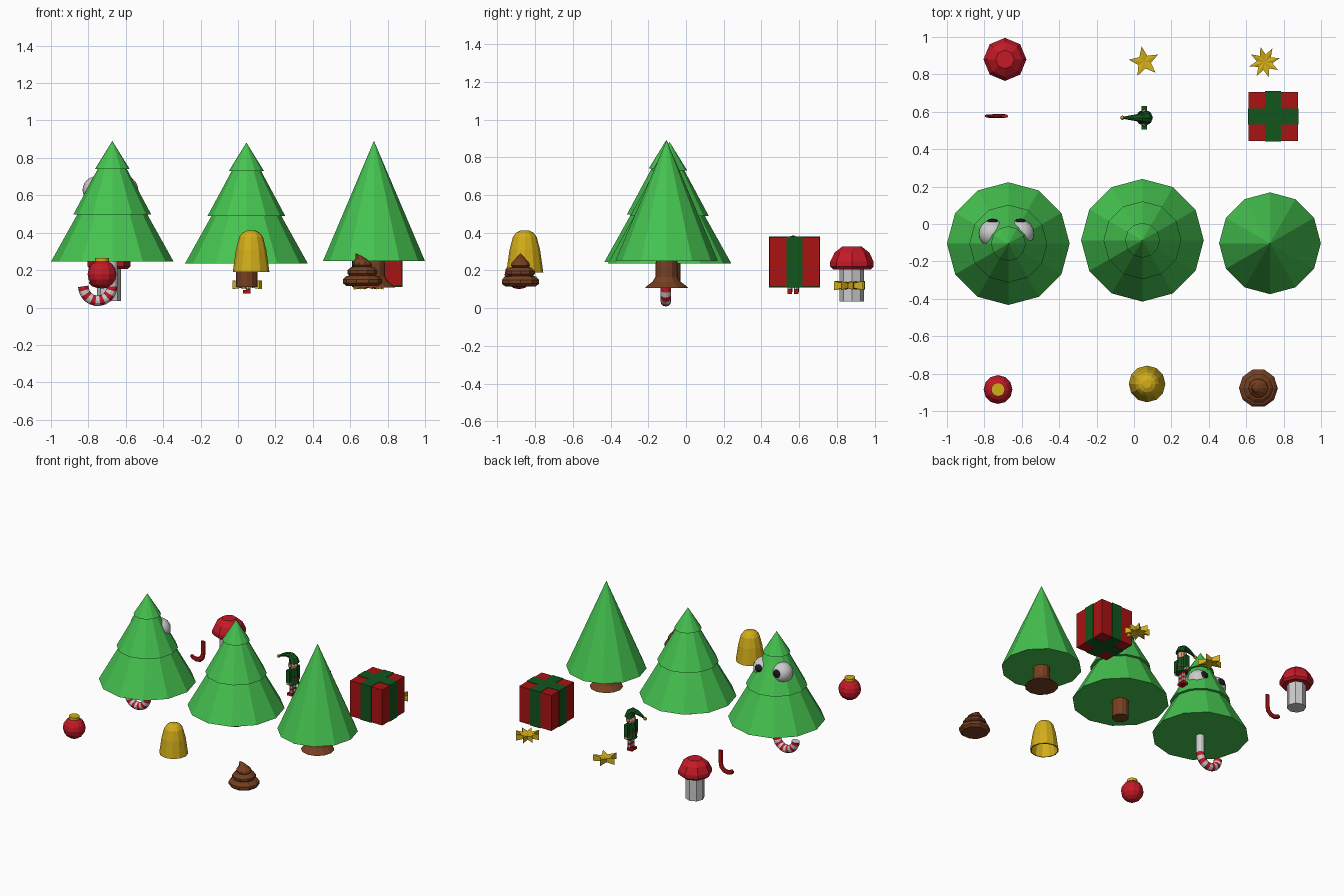
import bpy, bmesh, math
from mathutils import Vector

if "Cube" in bpy.data.objects:
    bpy.data.objects.remove(bpy.data.objects["Cube"])

COLORS = dict(green=(.06, .55, .08), dark_green=(.006, .09, .012), red=(.55, .01, .02),
              gift_red=(.4, .006, .006), yellow=(.65, .42, .01), brown=(.18, .05, .015),
              white=(.75, .75, .75), black=(.01, .01, .01), skin=(.75, .4, .25))
MATS = {}
for key, c in COLORS.items():
    MATS[key] = bpy.data.materials.new(key)
    MATS[key].diffuse_color = (*c, 1)


def finish(name, bm, *colors, smooth=False):
    bmesh.ops.recalc_face_normals(bm, faces=bm.faces)
    for f in bm.faces:
        f.smooth = smooth
    me = bpy.data.meshes.new(name)
    bm.to_mesh(me)
    bm.free()
    for c in colors:
        me.materials.append(MATS[c])
    ob = bpy.data.objects.new(name, me)
    bpy.context.collection.objects.link(ob)
    return ob


def skin_rings(bm, rings, stripes=False, caps=True):
    vs = [[bm.verts.new(p) for p in r] for r in rings]
    n = len(vs[0])
    for k, (a, b) in enumerate(zip(vs, vs[1:])):
        for i in range(n):
            j = (i + 1) % n
            f = bm.faces.new((a[i], a[j], b[j], b[i]))
            f.material_index = k % 2 if stripes else 0
    if caps:
        bm.faces.new(vs[0])
        bm.faces.new(vs[-1])
    bmesh.ops.remove_doubles(bm, verts=bm.verts, dist=1e-5)


def lathe(name, x, y, profile, n, color, caps=True, stripes=None):
    """Stack n-sided rings; a profile point is (radius, z[, x shift])."""
    bm = bmesh.new()
    rings = []
    for r, z, *dx in profile:
        r = max(r, .0005)
        rings.append([(x + (dx[0] if dx else 0) + r * math.cos(2 * math.pi * i / n),
                       y + r * math.sin(2 * math.pi * i / n), z) for i in range(n)])
    skin_rings(bm, rings, bool(stripes), caps)
    return finish(name, bm, color, *([stripes] if stripes else []))


def tube(name, y, pts, n, colors, flat=1):
    """Tube along (x, z, radius) points lying in a plane of constant y."""
    bm = bmesh.new()
    rings = []
    for i, (x, z, r) in enumerate(pts):
        a, b = pts[max(i - 1, 0)], pts[min(i + 1, len(pts) - 1)]
        t = Vector((b[0] - a[0], b[1] - a[1])).normalized()
        ring = []
        for k in range(n):
            c, s = math.cos(2 * math.pi * k / n), math.sin(2 * math.pi * k / n)
            ring.append((x - t.y * r * c, y + r * s * flat, z + t.x * r * c))
        rings.append(ring)
    skin_rings(bm, rings, len(colors) > 1)
    return finish(name, bm, *colors)


def box(name, center, size, color):
    bm = bmesh.new()
    bmesh.ops.create_cube(bm, size=1)
    bmesh.ops.scale(bm, vec=size, verts=bm.verts)
    bmesh.ops.translate(bm, vec=center, verts=bm.verts)
    return finish(name, bm, color)


def ball(name, center, r, color, u=12, v=8, scale=(1, 1, 1), smooth=False):
    bm = bmesh.new()
    bmesh.ops.create_uvsphere(bm, u_segments=u, v_segments=v, radius=r)
    bmesh.ops.scale(bm, vec=scale, verts=bm.verts)
    bmesh.ops.translate(bm, vec=center, verts=bm.verts)
    return finish(name, bm, color, smooth=smooth)


def star(name, x, y, z, points, r_out, r_in, turn):
    """Star with tall tips and a pinched middle."""
    bm = bmesh.new()
    top, bot = [], []
    for i in range(points * 2):
        a = turn + math.pi * i / points
        r, h = (r_out, .023) if i % 2 == 0 else (r_in, .013)
        p = (x + r * math.cos(a), y + r * math.sin(a))
        top.append(bm.verts.new((*p, z + h)))
        bot.append(bm.verts.new((*p, z - h)))
    ct, cb = bm.verts.new((x, y, z + .013)), bm.verts.new((x, y, z - .013))
    for i in range(points * 2):
        j = (i + 1) % (points * 2)
        bm.faces.new((top[i], top[j], ct))
        bm.faces.new((bot[j], bot[i], cb))
        bm.faces.new((top[i], bot[i], bot[j], top[j]))
    finish(name, bm, "yellow")


# Trees
TIERS = [(.328, 0), (.187, .253), (.208, .253), (.078, .495), (.093, .495), (0, .645)]
for name, x, y, z in (("eyed_tree", -.672, -.105, .245), ("tiered_tree", .045, -.087, .236)):
    lathe(name, x, y, [(r, z + h) for r, h in TIERS], 12, "green")
lathe("cone_tree", .727, -.103, [(.272, .25), (0, .89)], 12, "green")
lathe("tiered_tree_trunk", .047, -.087, [(.057, .11), (.057, .24)], 12, "brown")
lathe("cone_tree_trunk", .727, -.103,
      [(.113, .108), (.108, .115), (.075, .14), (.06, .165), (.057, .255)], 12, "brown")

# Striped cane trunk
arc = [(-.75 + .077 * math.cos(a), .113 + .077 * math.sin(a), .028)
       for a in (-math.pi * k / 11 for k in range(12))]
tube("cane_trunk", -.107, [(-.673, .25, .028)] + arc, 12, ("white", "red"))

# Eyes on the back of the tree
for side, x in (("left", -.757), ("right", -.607)):
    ball(side + "_eye", (x, -.05, .628), .074, "white", 16, 12, smooth=True)
    ball(side + "_pupil", (x, .014, .64), .03, "black", 12, 8, (1, .5, 1), smooth=True)

# Gift with ribbon bands
gx, gy, gz, s = .744, .575, .246, .264
box("gift_box", (gx, gy, gz), (s, s, s), "gift_red")
box("ribbon_lengthwise", (gx, gy, gz), (.086, s + .006, s + .006), "dark_green")
box("ribbon_crosswise", (gx, gy, gz), (s + .006, .086, s + .006), "dark_green")

# Mushroom
lathe("mushroom_stem", -.69, .88, [(.065, .035), (.065, .215)], 8, "white")
lathe("mushroom_cap", -.69, .88,
      [(.1, .205), (.115, .22), (.115, .247), (.092, .295), (.05, .328)], 8, "red")

# Bell: open shell
bell = lathe("bell", .07, -.855, [(.098, .19), (.081, .31), (.063, .378), (.046, .4), (.022, .412),
                                  (0, .412)], 12, "yellow", caps=False)
mod = bell.modifiers.new("shell", "SOLIDIFY")
mod.thickness = .008

# Bauble
ball("bauble", (-.727, -.885, .178), .077, "red", 12, 8)
lathe("bauble_cap", -.727, -.885, [(.037, .245), (.037, .265)], 12, "yellow")

# Swirled pile
lathe("swirl_pile", .665, -.878,
      [(.085, .115), (.104, .13), (.104, .15), (.088, .167), (.07, .172), (.08, .182), (.08, .198),
       (.062, .215), (.046, .218), (.053, .226), (.05, .24, -.003), (.03, .26, -.008),
       (.018, .275, -.02), (0, .29, -.036)], 10, "brown")

# Stars
star("five_point_star", .055, .867, .122, 5, .084, .036, math.radians(100))
star("eight_point_star", .698, .865, .12, 8, .084, .042, math.radians(15))

# Flat stocking
tube("stocking", .577, [(-.69, .27, .018), (-.69, .18, .018), (-.696, .15, .019), (-.72, .127, .019),
                        (-.75, .122, .018), (-.775, .13, .017), (-.79, .142, .013)],
     8, ("gift_red",), .55)

# Elf helper facing -x
ex, ey = .055, .568
for side in (-1, 1):
    y = ey + side * .017
    lathe("elf_leg", ex, y, [(.013, .085 + .016 * k) for k in range(7)], 8, "red", stripes="white")
    box("elf_shoe", (ex - .008, y, .084), (.042, .024, .018), "gift_red")
    box("elf_arm", (ex, ey + side * .048, .232), (.03, .03, .09), "dark_green")
    box("elf_hand", (ex, ey + side * .05, .18), (.024, .024, .018), "skin")
    ball("elf_ear", (ex, ey + side * .034, .3), .013, "skin", 6, 4)
lathe("elf_coat", ex, ey, [(.044, .165), (.036, .2), (.036, .24), (.028, .275)], 8, "dark_green")
lathe("elf_belt", ex, ey, [(.039, .2), (.039, .213)], 8, "brown")
ball("elf_head", (ex, ey, .3), .034, "skin", 8, 6)
tube("elf_hat", ey, [(.064, .315, .038), (.057, .345, .032), (.036, .365, .023), (.005, .362, .017),
                     (-.03, .35, .011), (-.056, .335, .006)], 8, ("dark_green",))
ball("elf_hat_bobble", (-.062, ey, .332), .012, "yellow", 8, 6)

for m in bpy.data.materials:
    if m.users and not m.is_grease_pencil:
        m.use_nodes = True
        m.node_tree.nodes["Principled BSDF"].inputs["Base Color"].default_value = m.diffuse_color
